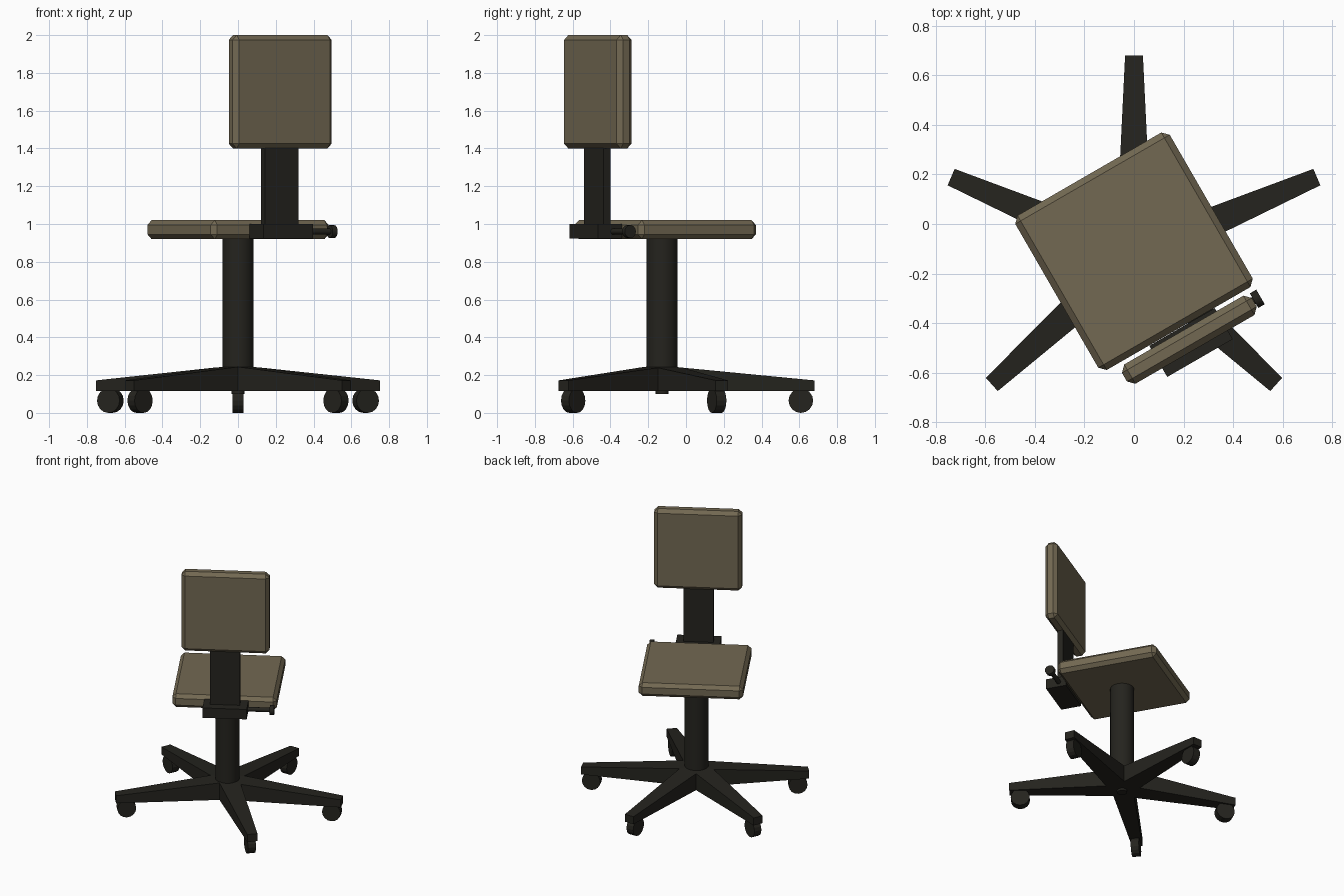
import bpy, bmesh, math
from mathutils import Vector, Matrix

if "Cube" in bpy.data.objects:
    bpy.data.objects.remove(bpy.data.objects["Cube"])

HUB = Vector((0, -0.127, 0))
TURN = Matrix.Translation((0.0, -0.11, 0)) @ Matrix.Rotation(math.radians(30), 4, 'Z')


def material(name, color):
    m = bpy.data.materials.new(name)
    m.diffuse_color = (*color, 1)
    m.use_nodes = True
    m.node_tree.nodes["Principled BSDF"].inputs["Base Color"].default_value = m.diffuse_color
    return m


FABRIC = material("olive_fabric", (0.17, 0.14, 0.085))
DARK = material("dark_plastic", (0.018, 0.017, 0.013))


def add_object(name, bm, mat, matrix=Matrix()):
    bmesh.ops.recalc_face_normals(bm, faces=bm.faces)
    me = bpy.data.meshes.new(name)
    bm.to_mesh(me)
    bm.free()
    me.materials.append(mat)
    ob = bpy.data.objects.new(name, me)
    ob.matrix_world = matrix
    bpy.context.collection.objects.link(ob)
    return ob


def box(name, center, size, mat, bevel=0):
    # box placed in the swivelled seat frame
    bm = bmesh.new()
    bmesh.ops.create_cube(bm, size=1)
    bmesh.ops.scale(bm, vec=size, verts=bm.verts)
    if bevel:
        bmesh.ops.bevel(bm, geom=bm.edges[:], offset=bevel, segments=1, affect='EDGES')
    return add_object(name, bm, mat, TURN @ Matrix.Translation(center))


def cylinder(name, radius, length, sides, matrix, mat, smooth=False):
    bm = bmesh.new()
    bmesh.ops.create_cone(bm, cap_ends=True, segments=sides, radius1=radius,
                          radius2=radius, depth=length)
    if smooth:
        for f in bm.faces:
            f.smooth = len(f.verts) == 4
    return add_object(name, bm, mat, matrix)


# Cushions, back post and bracket
box("seat", (0, 0, 0.97), (0.72, 0.72, 0.10), FABRIC, 0.025)
box("backrest", (0.015, -0.421, 1.70), (0.605, 0.09, 0.60), FABRIC, 0.025)
box("back_post", (0.012, -0.422, 1.24), (0.205, 0.042, 0.50), DARK)
box("back_bracket", (0.015, -0.434, 0.962), (0.305, 0.145, 0.075), DARK)

# Adjusting lever and knob
along_x = Matrix.Rotation(math.pi / 2, 4, 'Y')
cylinder("lever", 0.016, 0.20, 12, TURN @ Matrix.Translation((0.235, -0.415, 0.96)) @ along_x, DARK, True)
cylinder("lever_knob", 0.034, 0.03, 16, TURN @ Matrix.Translation((0.335, -0.415, 0.96)) @ along_x, DARK, True)

# Column and the pin under the hub
cylinder("column", 0.082, 0.74, 32, Matrix.Translation(HUB + Vector((0, 0, 0.56))), DARK, True)
cylinder("hub_pin", 0.035, 0.04, 16, Matrix.Translation(HUB + Vector((0, 0, 0.12))), DARK, True)

# Five-leg base: angle in degrees, leg length, caster distance
LEGS = [(90, 0.807, 0.735), (156.8, 0.803, 0.735), (222.2, 0.775, 0.70),
        (317.8, 0.775, 0.70), (383.2, 0.803, 0.735)]
LOW, TOP, END = 0.115, 0.25, 0.172
bm = bmesh.new()


def pair(x, y, z):
    return bm.verts.new((x, y, LOW)), bm.verts.new((x, y, z))


notches = []
for i, (a, r, _) in enumerate(LEGS):
    nxt = LEGS[(i + 1) % 5][0]
    half = math.radians((nxt - a) % 360) / 2
    mid = math.radians(a) + half
    d = 0.07 / math.sin(half)
    notches.append(pair(d * math.cos(mid), d * math.sin(mid),
                        TOP - (TOP - END) * d * math.cos(half) / r))
low_c, top_c = pair(0, 0, TOP)
for i, (a, r, _) in enumerate(LEGS):
    t = math.radians(a)
    out = Vector((math.cos(t), math.sin(t)))
    side = Vector((-out.y, out.x)) * 0.036
    ends = [pair(*(out * r - side), END), pair(*(out * r + side), END)]
    ring = [notches[i - 1], ends[0], ends[1], notches[i]]
    bm.faces.new([top_c] + [p[1] for p in ring])
    bm.faces.new([low_c] + [p[0] for p in ring])
    for p, q in zip(ring, ring[1:]):
        bm.faces.new((p[0], q[0], q[1], p[1]))
add_object("star_base", bm, DARK, Matrix.Translation(HUB))

# Casters rolling along each leg
for i, (a, _, r) in enumerate(LEGS):
    t = math.radians(a)
    pos = HUB + Vector((r * math.cos(t), r * math.sin(t), 0.065))
    cylinder(f"caster_{i + 1}", 0.065, 0.056, 16, Matrix.Translation(pos)
             @ Matrix.Rotation(t, 4, 'Z') @ Matrix.Rotation(math.pi / 2, 4, 'X'), DARK)
